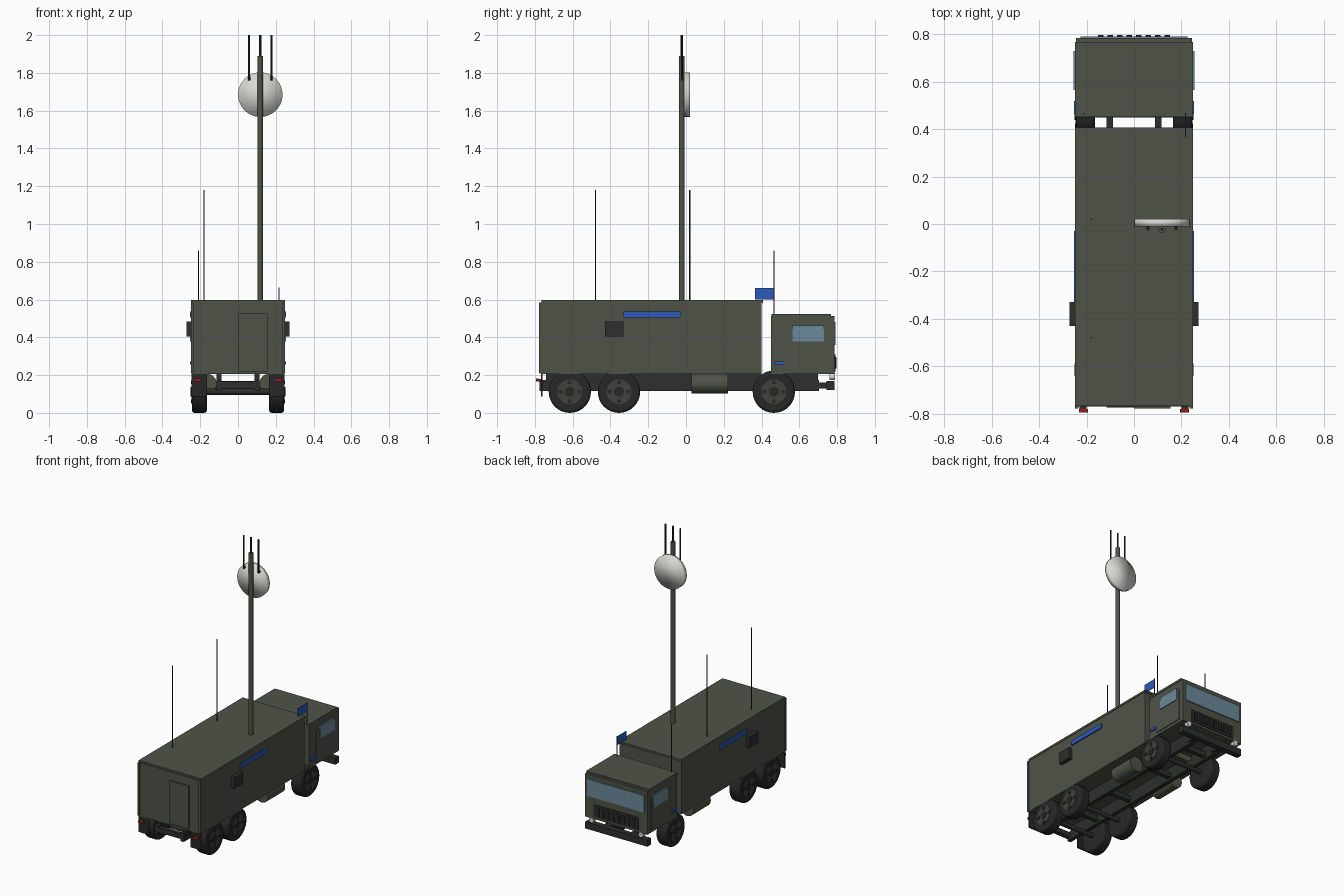
import bpy
from math import pi, cos, sin, radians
from mathutils import Vector

if "Cube" in bpy.data.objects:
    bpy.data.objects.remove(bpy.data.objects["Cube"])


def material(name, r, g, b):
    m = bpy.data.materials.new(name)
    m.use_nodes = True
    m.diffuse_color = (r, g, b, 1)
    bsdf = m.node_tree.nodes["Principled BSDF"]
    bsdf.inputs["Base Color"].default_value = (r, g, b, 1)
    bsdf.inputs["Roughness"].default_value = 0.7
    return m


olive = material("olive paint", 0.078, 0.086, 0.062)
rubber = material("black rubber", 0.02, 0.02, 0.02)
steel = material("dark steel", 0.026, 0.028, 0.026)
hub_grey = material("hub grey", 0.05, 0.055, 0.045)
glass = material("window glass", 0.15, 0.25, 0.32)
blue = material("signal blue", 0.025, 0.1, 0.5)
white = material("dish white", 0.7, 0.7, 0.66)
red = material("lamp red", 0.35, 0.012, 0.012)


def box(name, x, y, z, mat, bevel=0):
    """Box from (min, max) pairs along each axis."""
    bpy.ops.mesh.primitive_cube_add(size=1, location=[sum(a) / 2 for a in (x, y, z)])
    ob = bpy.context.object
    ob.name = name
    ob.scale = [a[1] - a[0] for a in (x, y, z)]
    bpy.ops.object.transform_apply(location=False, rotation=False, scale=True)
    ob.data.materials.append(mat)
    if bevel:
        mod = ob.modifiers.new("edge", "BEVEL")
        mod.width = bevel
        mod.segments = 2
    return ob


def sided(name, x, y, z, mat, bevel=0):
    """The same box on the left (+x) and right (-x)."""
    box("left_" + name, x, y, z, mat, bevel)
    box("right_" + name, (-x[1], -x[0]), y, z, mat, bevel)


def rod(name, start, end, radius, mat, sides=12, bevel=0, smooth=True):
    """Cylinder between two points."""
    a, b = Vector(start), Vector(end)
    bpy.ops.mesh.primitive_cylinder_add(vertices=sides, radius=radius, depth=(b - a).length,
                                        location=(a + b) / 2,
                                        rotation=(b - a).to_track_quat("Z", "Y").to_euler())
    ob = bpy.context.object
    ob.name = name
    ob.data.materials.append(mat)
    if smooth:
        bpy.ops.object.shade_smooth_by_angle(angle=radians(35))
    if bevel:
        mod = ob.modifiers.new("edge", "BEVEL")
        mod.width = bevel
        mod.segments = 3
        mod.limit_method = "ANGLE"
    return ob


# Shelter body with roof cap
box("shelter_body", (-0.245, 0.245), (-0.77, 0.4), (0.205, 0.585), olive)
box("shelter_roof", (-0.248, 0.248), (-0.765, 0.408), (0.583, 0.597), olive)
sided("rear_corner_trim", (0.235, 0.248), (-0.778, -0.765), (0.21, 0.585), olive)
box("rear_door", (0, 0.155), (-0.778, -0.76), (0.22, 0.525), olive)
sided("side_stripe", (0.24, 0.253), (-0.33, -0.03), (0.505, 0.537), blue)
sided("vent_unit", (0.24, 0.272), (-0.43, -0.33), (0.405, 0.485), steel)

# Cab
box("cab_body", (-0.245, 0.245), (0.45, 0.785), (0.205, 0.512), olive)
box("cab_roof", (-0.248, 0.248), (0.452, 0.768), (0.508, 0.523), olive)
sided("cab_door", (0.24, 0.25), (0.52, 0.75), (0.225, 0.445), olive)
sided("cab_window", (0.24, 0.255), (0.565, 0.73), (0.378, 0.463), glass)
sided("cab_marker", (0.24, 0.254), (0.465, 0.52), (0.255, 0.273), blue)
box("windshield", (-0.225, 0.225), (0.78, 0.792), (0.36, 0.48), glass)
box("grille", (-0.175, 0.175), (0.78, 0.791), (0.22, 0.31), steel)
for i in range(8):
    x = -0.14 + i * 0.04
    box(f"grille_slat_{i + 1}", (x - 0.012, x + 0.012), (0.785, 0.798), (0.235, 0.295), rubber)

# Front bumper and headlights
box("front_bumper", (-0.245, 0.245), (0.745, 0.785), (0.12, 0.168), steel)
sided("bumper_bracket", (0.08, 0.12), (0.68, 0.75), (0.13, 0.16), steel)
for side, s in (("left", 1), ("right", -1)):
    rod(side + "_headlight", (s * 0.195, 0.76, 0.192), (s * 0.195, 0.79, 0.192), 0.018, white, 16)

# Chassis
sided("frame_rail", (0.088, 0.115), (-0.775, 0.705), (0.115, 0.175), steel)
for i, y in enumerate((-0.76, -0.48, -0.15, 0.25, 0.6)):
    box(f"cross_member_{i + 1}", (-0.1, 0.1), (y - 0.015, y + 0.015), (0.13, 0.165), steel)
sided("body_support", (0.088, 0.115), (-0.74, 0.4), (0.17, 0.21), steel)
sided("cab_support", (0.088, 0.115), (0.47, 0.7), (0.17, 0.21), steel)
for side, s in (("left", 1), ("right", -1)):
    rod(side + "_fuel_tank", (s * 0.165, 0.03, 0.155), (s * 0.165, 0.222, 0.155),
        0.052, olive, 24)

# Rear mudflaps and lamps
sided("mudflap", (0.165, 0.245), (-0.768, -0.76), (0.088, 0.205), rubber)
sided("tail_lamp_bracket", (0.2, 0.23), (-0.782, -0.765), (0.165, 0.18), steel)
sided("tail_lamp", (0.195, 0.232), (-0.795, -0.78), (0.165, 0.181), red)

# Axles and wheels
for axle, y in (("rear", -0.615), ("middle", -0.355), ("front", 0.465)):
    rod(axle + "_axle", (-0.18, y, 0.112), (0.18, y, 0.112), 0.016, steel)
    for side, s in (("left", 1), ("right", -1)):
        n = f"{axle}_{side}_"
        rod(n + "tyre", (s * 0.165, y, 0.112), (s * 0.244, y, 0.112), 0.112, rubber, 32, 0.014)
        rod(n + "hub", (s * 0.2, y, 0.112), (s * 0.247, y, 0.112), 0.066, hub_grey, 24)
        rod(n + "cap", (s * 0.2, y, 0.112), (s * 0.251, y, 0.112), 0.026, rubber, 16)
        for k in range(4):
            a = k * pi / 2
            cy, cz = y + 0.05 * cos(a), 0.112 + 0.05 * sin(a)
            box(f"{n}lug_{k + 1}", sorted((s * 0.23, s * 0.25)), (cy - 0.01, cy + 0.01),
                (cz - 0.01, cz + 0.01), rubber)

# Mast with dish and top aerials
mx, my = 0.118, -0.022
rod("mast", (mx, my, 0.59), (mx, my, 1.89), 0.015, olive, 16)
rod("mast_top_aerial", (mx, my, 1.88), (mx, my, 2.0), 0.006, rubber, 8)
for side, s in (("left", 1), ("right", -1)):
    x = mx + s * 0.059
    rod(side + "_dish_aerial", (x, my, 1.76), (x, my, 2.0), 0.005, rubber, 8)
    box(side + "_aerial_clip", (x - 0.006, x + 0.006), (my, -0.005), (1.762, 1.775), rubber)
dish = rod("dish", (mx, -0.01, 1.685), (mx, 0.022, 1.685), 0.118, white, 32, smooth=False)
for p in dish.data.polygons:
    p.use_smooth = True

# Whip aerials and flag
for name, x, y, z0, z1 in (("front_whip", -0.18, 0.02, 0.59, 1.18),
                           ("rear_whip", -0.18, -0.48, 0.59, 1.18),
                           ("cab_whip", -0.21, 0.465, 0.51, 0.86),
                           ("flag_pole", 0.217, 0.465, 0.51, 0.663)):
    rod(name, (x, y, z0), (x, y, z1), 0.003, rubber, 8)
box("flag", (0.215, 0.219), (0.365, 0.464), (0.6, 0.66), blue)
